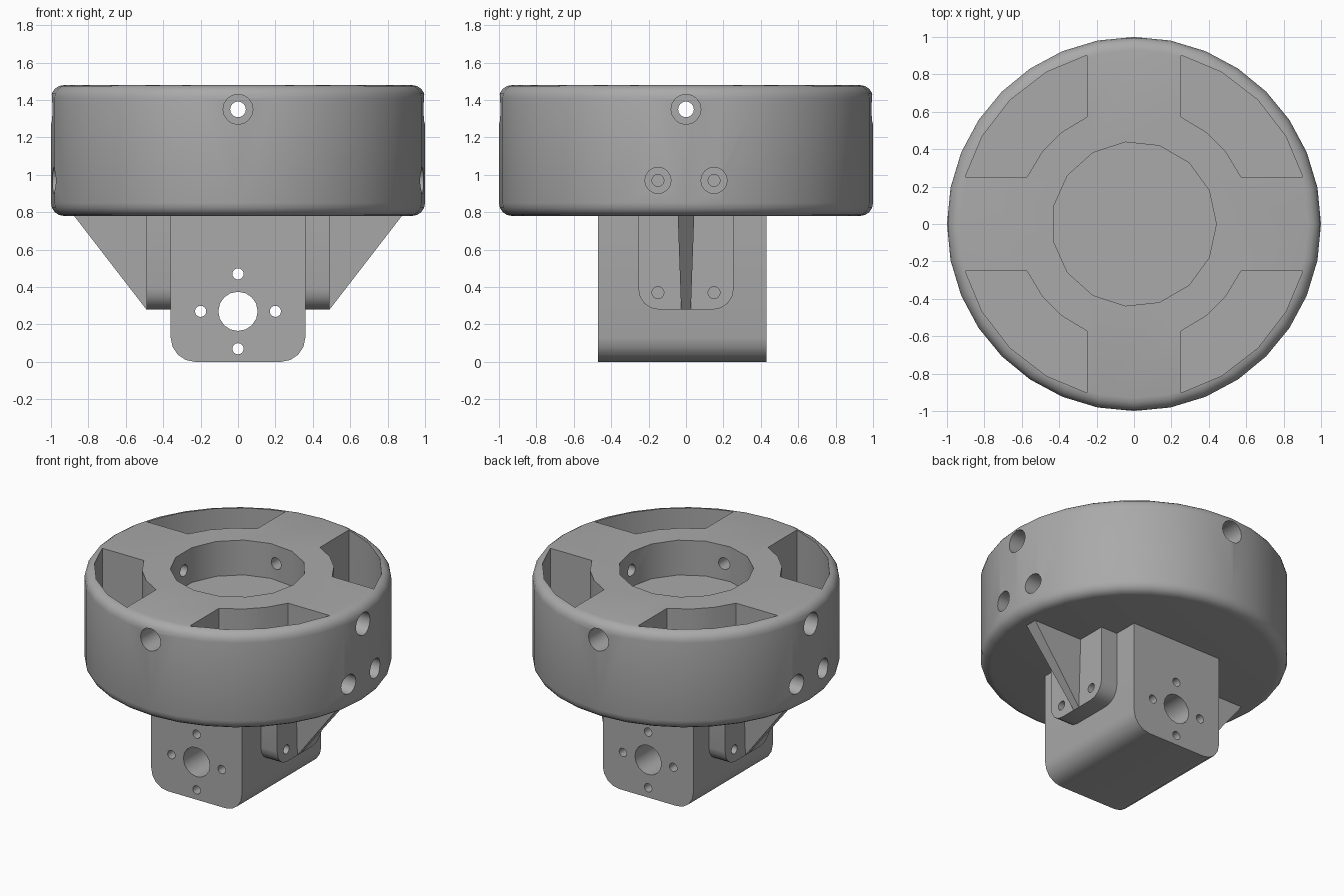
import bpy, bmesh
from math import sin, cos, pi, radians, sqrt
from mathutils import Matrix, Vector

cube = bpy.data.objects.get("Cube")
if cube:
    bpy.data.objects.remove(cube)

gray = bpy.data.materials.new("matte gray")
gray.use_nodes = True
COLOUR = (0.4, 0.4, 0.4, 1)
gray.diffuse_color = COLOUR
gray.node_tree.nodes["Principled BSDF"].inputs["Base Color"].default_value = COLOUR


def finish(name, bm):
    bmesh.ops.recalc_face_normals(bm, faces=bm.faces)
    mesh = bpy.data.meshes.new(name)
    bm.to_mesh(mesh)
    bm.free()
    mesh.materials.append(gray)
    obj = bpy.data.objects.new(name, mesh)
    bpy.context.collection.objects.link(obj)
    return obj


def extrude(name, points, offset):
    """Closed prism from a 3D outline."""
    bm = bmesh.new()
    face = bm.faces.new([bm.verts.new(p) for p in points])
    new = bmesh.ops.extrude_face_region(bm, geom=[face], use_keep_orig=True)["geom"]
    bmesh.ops.translate(bm, vec=offset,
                        verts=[v for v in new if isinstance(v, bmesh.types.BMVert)])
    return finish(name, bm)


def rod(start, end, radius, sides=16):
    """Cylinder between two points, used as a drill."""
    start, end = Vector(start), Vector(end)
    axis = end - start
    turn = axis.to_track_quat("Z", "Y").to_matrix().to_4x4()
    bm = bmesh.new()
    bmesh.ops.create_cone(bm, cap_ends=True, segments=sides, radius1=radius, radius2=radius,
                          depth=axis.length,
                          matrix=Matrix.Translation((start + end) / 2) @ turn)
    return finish("drill", bm)


def cut(obj, cutters):
    bpy.context.view_layer.objects.active = obj
    for cutter in cutters:
        cutter.hide_render = True
        mod = obj.modifiers.new("cut", "BOOLEAN")
        mod.operation, mod.solver, mod.object = "DIFFERENCE", "EXACT", cutter
        bpy.ops.object.modifier_apply(modifier=mod.name)
        bpy.data.objects.remove(cutter)


def smooth(obj, angle=30):
    bpy.ops.object.select_all(action="DESELECT")
    obj.select_set(True)
    bpy.context.view_layer.objects.active = obj
    bpy.ops.object.shade_smooth_by_angle(angle=radians(angle))


def rounded_bottom(half, low, high, radius, steps=4):
    """Upright outline with rounded lower corners."""
    right = [(half - radius + radius * sin(a), low + radius - radius * cos(a))
             for a in (i * pi / 2 / steps for i in range(steps + 1))]
    right.append((half, high))
    return right + [(-u, w) for u, w in reversed(right)]


BOTTOM, TOP = 0.78, 1.48

# Round body with rolled rims
SEGMENTS, FILLET = 32, 0.07
quarter = [i * pi / 8 for i in range(5)]
profile = [(1 - FILLET + FILLET * sin(a), BOTTOM + FILLET - FILLET * cos(a)) for a in quarter]
profile += [(1 - FILLET + FILLET * cos(a), TOP - FILLET + FILLET * sin(a)) for a in quarter]
bm = bmesh.new()
rings = [[bm.verts.new((r * cos(2 * pi * i / SEGMENTS), r * sin(2 * pi * i / SEGMENTS), z))
          for i in range(SEGMENTS)] for r, z in profile]
for low, high in zip(rings, rings[1:]):
    for i in range(SEGMENTS):
        j = (i + 1) % SEGMENTS
        bm.faces.new((low[i], low[j], high[j], high[i]))
bm.faces.new(rings[0])
bm.faces.new(rings[-1])
body = finish("round_body", bm)

# Central recess
cutters = [rod((0, 0, 1.23), (0, 0, 1.6), 0.44, 15)]
recess = cutters[0]
recess.data.clear_geometry()
bm = bmesh.new()
bmesh.ops.create_cone(bm, cap_ends=True, segments=15, radius1=0.44, radius2=0.44, depth=0.4,
                      matrix=Matrix.Translation((0, 0, 1.43)) @ Matrix.Rotation(-pi / 2, 4, "Z"))
bm.to_mesh(recess.data)
bm.free()

# Four corner pockets
EDGE, INNER, OUTER, FLOOR = 0.25, 0.625, 0.937, 0.9
outline = [(EDGE, sqrt(OUTER ** 2 - EDGE ** 2))]
outline += [(OUTER * cos(radians(a)), OUTER * sin(radians(a))) for a in (60, 45, 30)]
outline += [(sqrt(OUTER ** 2 - EDGE ** 2), EDGE), (sqrt(INNER ** 2 - EDGE ** 2), EDGE)]
outline += [(INNER * cos(radians(a)), INNER * sin(radians(a))) for a in (38, 52)]
outline += [(EDGE, sqrt(INNER ** 2 - EDGE ** 2))]
for sx in (1, -1):
    for sy in (1, -1):
        cutters.append(extrude("pocket", [(sx * x, sy * y, FLOOR) for x, y in outline], (0, 0, 1)))

# Radial screw holes with counterbores
for dx, dy in ((1, 0), (-1, 0), (0, 1), (0, -1)):
    cutters.append(rod((dx * 0.3, dy * 0.3, 1.35), (dx * 1.1, dy * 1.1, 1.35), 0.042))
    cutters.append(rod((dx * 0.8, dy * 0.8, 1.35), (dx * 1.1, dy * 1.1, 1.35), 0.08))
for side in (1, -1):
    for y in (0.15, -0.15):
        cutters.append(rod((side * 0.5, y, 0.97), (side * 1.1, y, 0.97), 0.032))
        cutters.append(rod((side * 0.8, y, 0.97), (side * 1.1, y, 0.97), 0.07))
cut(body, cutters)
smooth(body)

# Lower block with the shaft hole and four mounting holes
block = extrude("lower_block",
                [(x, -0.47, z) for x, z in rounded_bottom(0.36, 0, BOTTOM + 0.02, 0.13)],
                (0, 0.9, 0))
drills = [rod((0, -0.6, 0.27), (0, 0.6, 0.27), 0.105)]
for dx, dz in ((0.2, 0), (-0.2, 0), (0, 0.2), (0, -0.2)):
    drills.append(rod((dx, -0.6, 0.27 + dz), (dx, 0.6, 0.27 + dz), 0.03))
cut(block, drills)
smooth(block)

# Side pads with blind screw holes, each braced by a tapered rib
for side, label in ((1, "left"), (-1, "right")):
    pad = extrude(label + "_pad",
                  [(side * 0.34, y, z)
                   for y, z in rounded_bottom(0.255, 0.28, BOTTOM + 0.02, 0.11)],
                  (side * 0.15, 0, 0))
    cut(pad, [rod((side * 0.37, y, 0.37), (side * 0.6, y, 0.37), 0.032)
              for y in (0.15, -0.15)])
    smooth(pad)

    bm = bmesh.new()
    caps = []
    for s in (1, -1):
        caps.append([bm.verts.new((side * x, s * w, z)) for x, w, z in (
            (0.48, 0.026, 0.28), (0.49, 0.026, 0.28),
            (0.88, 0.044, BOTTOM + 0.005), (0.48, 0.044, BOTTOM + 0.005))])
        bm.faces.new(caps[-1])
    for i in range(4):
        j = (i + 1) % 4
        bm.faces.new((caps[0][i], caps[0][j], caps[1][j], caps[1][i]))
    finish(label + "_rib", bm)
